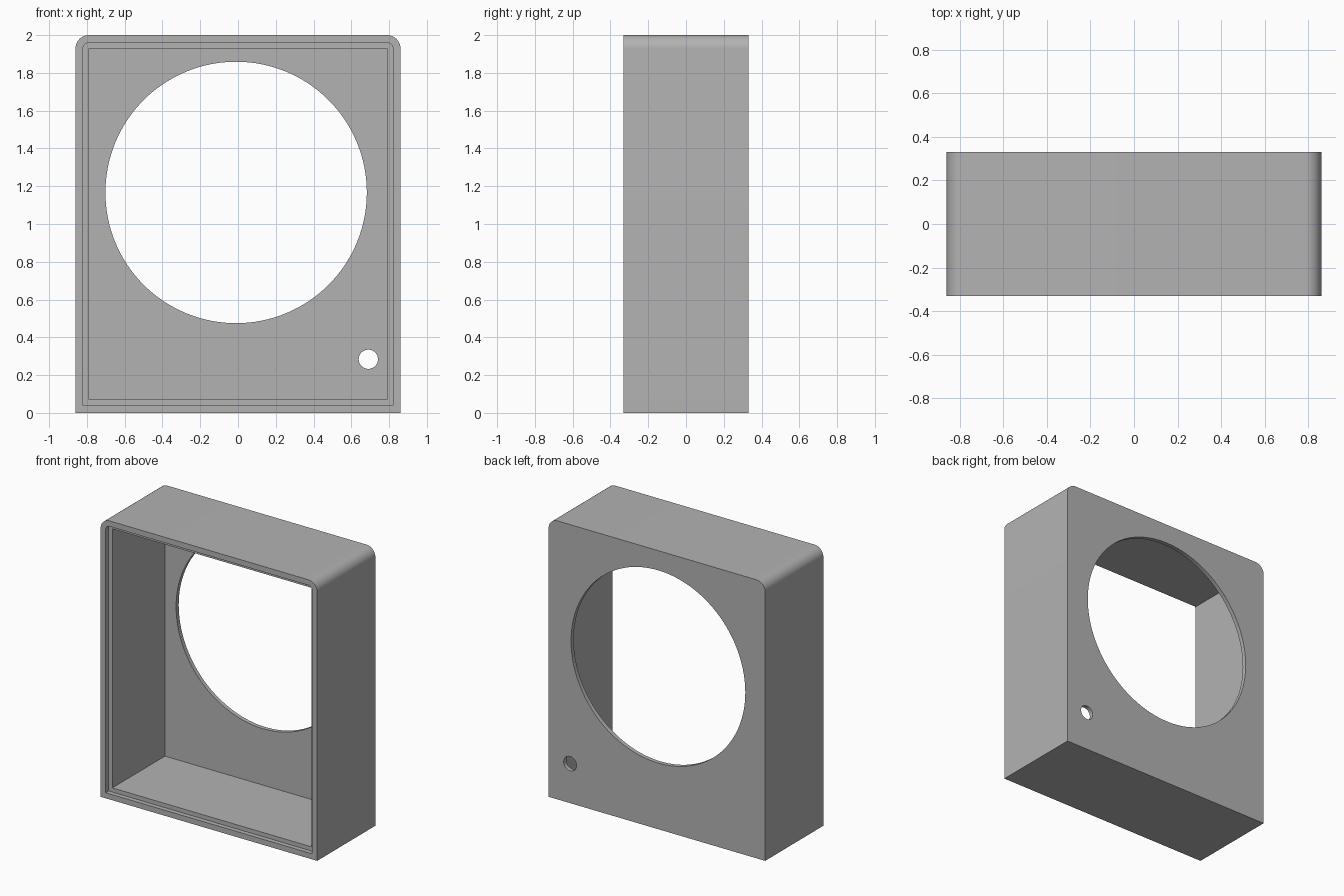
import bpy
import bmesh
from math import cos, sin, pi

W, D, H = 0.86, 0.33, 2.0      # half width, half depth, height
WALL, RIM, STEP, BACK = 0.07, 0.04, 0.033, 0.03

if "Cube" in bpy.data.objects:
    bpy.data.objects.remove(bpy.data.objects["Cube"], do_unlink=True)

grey = bpy.data.materials.new("plain grey")
grey.use_nodes = True
colour = (0.45, 0.45, 0.45, 1)
grey.diffuse_color = colour
grey.node_tree.nodes["Principled BSDF"].inputs["Base Color"].default_value = colour


def arc(cx, cz, r, start, end, steps):
    angles = [start + (end - start) * i / steps for i in range(steps + 1)]
    return [(cx + r * cos(a), cz + r * sin(a)) for a in angles]


def outline(inset, radius):
    """Upright rectangle with its two top corners rounded."""
    x, top = W - inset, H - inset
    points = [(-x, inset), (x, inset)]
    if radius == 0:
        return points + [(x, top), (-x, top)]
    points += arc(x - radius, top - radius, radius, 0, pi / 2, 12)
    return points + arc(radius - x, top - radius, radius, pi / 2, pi, 12)


def prism(name, points, y0, y1):
    """Extrude an outline in x and z from y0 back to y1."""
    bm = bmesh.new()
    face = bm.faces.new([bm.verts.new((x, y0, z)) for x, z in points])
    moved = bmesh.ops.extrude_face_region(bm, geom=[face])["geom"]
    verts = [g for g in moved if isinstance(g, bmesh.types.BMVert)]
    bmesh.ops.translate(bm, verts=verts, vec=(0, y1 - y0, 0))
    bmesh.ops.recalc_face_normals(bm, faces=bm.faces)
    mesh = bpy.data.meshes.new(name)
    bm.to_mesh(mesh)
    bm.free()
    mesh.materials.append(grey)
    obj = bpy.data.objects.new(name, mesh)
    bpy.context.collection.objects.link(obj)
    return obj


def circle(cx, cz, r, steps):
    return arc(cx, cz, r, 0, 2 * pi, steps)[:-1]


# Outer case
case = prism("speaker_style_case", outline(0, 0.07), -D, D)
case.name = "open_case"

# Front cavity, stepped rim, and the two holes through the back panel
cutters = [
    prism("cavity_cutter", outline(WALL, 0), -D - 0.1, D - BACK),
    prism("rim_step_cutter", outline(RIM, 0.03), -D - 0.2, -D + STEP),
    prism("large_hole_cutter", circle(-0.01, 1.167, 0.692, 128), 0, D + 0.1),
    prism("small_hole_cutter", circle(0.69, 0.284, 0.051, 48), 0, D + 0.1),
]

bpy.ops.object.select_all(action="DESELECT")
bpy.context.view_layer.objects.active = case
case.select_set(True)
for cutter in cutters:
    cutter.hide_render = True
    mod = case.modifiers.new(cutter.name, "BOOLEAN")
    mod.operation = "DIFFERENCE"
    mod.solver = "EXACT"
    mod.object = cutter
    bpy.ops.object.modifier_apply(modifier=mod.name)
    bpy.data.objects.remove(cutter, do_unlink=True)

# Smooth the rounded corners and hole walls
bpy.ops.object.shade_smooth_by_angle(angle=pi / 6)
